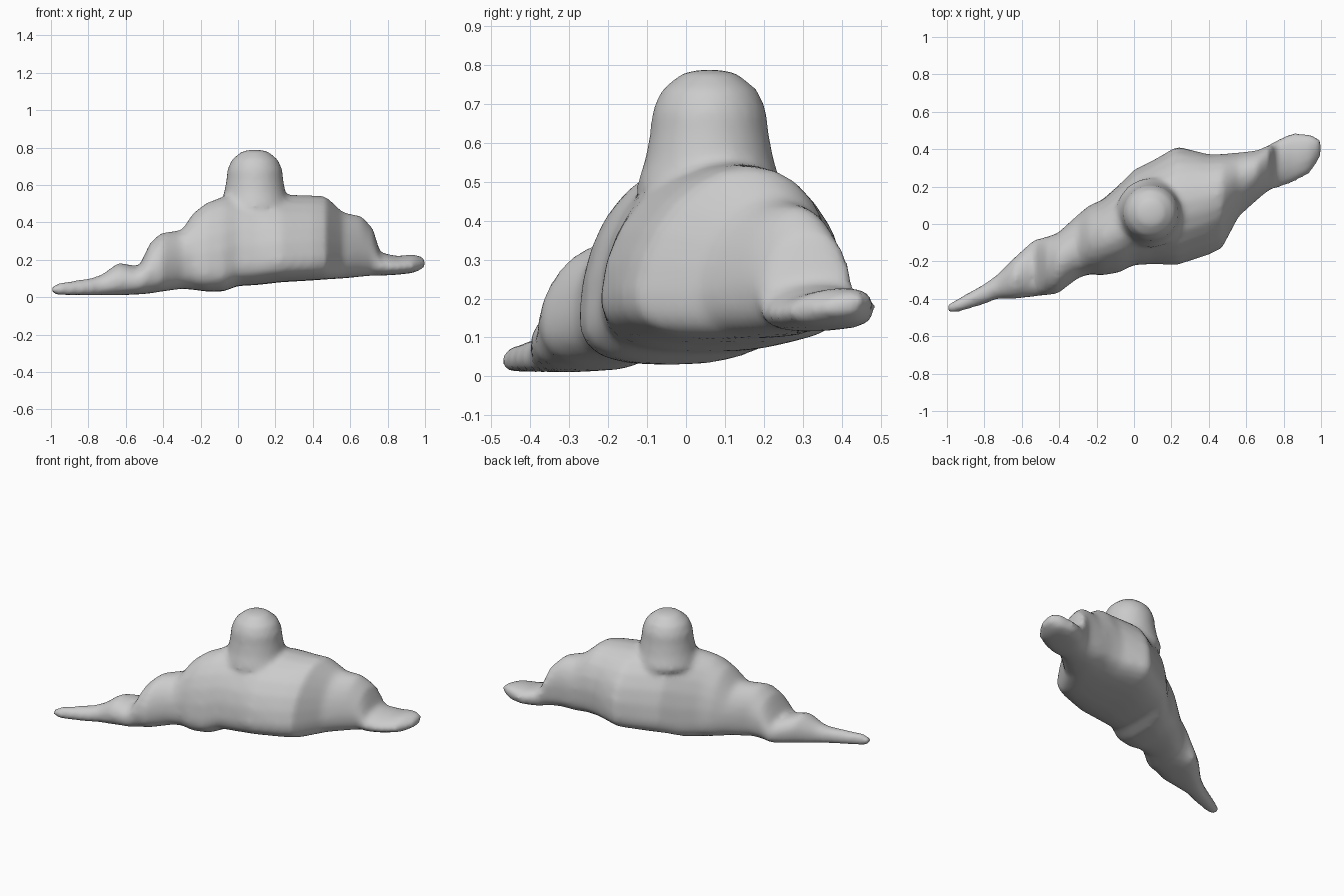
import bpy
import bmesh
from math import sin, cos, pi, copysign

if "Cube" in bpy.data.objects:
    bpy.data.objects.remove(bpy.data.objects["Cube"], do_unlink=True)


def flat_colour(name, rgb):
    mat = bpy.data.materials.new(name)
    mat.use_nodes = True
    colour = (*rgb, 1)
    mat.diffuse_color = colour
    mat.node_tree.nodes["Principled BSDF"].inputs["Base Color"].default_value = colour
    return mat


def loft(bm, rings):
    """Skin a list of closed rings of points and cap both ends."""
    loops = [[bm.verts.new(point) for point in ring] for ring in rings]
    count = len(loops[0])
    for first, second in zip(loops, loops[1:]):
        for i in range(count):
            j = (i + 1) % count
            bm.faces.new((first[i], first[j], second[j], second[i]))
    bm.faces.new(loops[0][::-1])
    bm.faces.new(loops[-1])


def body_ring(x, front, back, bottom, top, steps=24):
    """Cross-section: boxy underside, rounded flanks rising to a ridge."""
    middle = (front + back) / 2
    half = (back - front) / 2
    ridge = middle * 0.6 + (0.47 * x + 0.02) * 0.4
    waist = bottom + min(0.12, (top - bottom) * 0.45)
    ring = []
    for i in range(steps):
        c, s = cos(2 * pi * i / steps), sin(2 * pi * i / steps)
        if s >= 0:
            y = middle + (ridge - middle) * s + half * c
            z = waist + (top - waist) * s
        else:
            y = middle + half * copysign(abs(c) ** 0.75, c)
            z = waist - (waist - bottom) * abs(s) ** 0.75
        ring.append((x, y, z))
    return ring


def head_ring(radius, z, steps=24):
    return [(0.09 + radius * cos(2 * pi * i / steps),
             0.06 + radius * sin(2 * pi * i / steps), z) for i in range(steps)]


# Stations along the cloud: x, front, back, bottom, top
stations = [
    (-1.0, -.47, -.43, .02, .06),
    (-.95, -.475, -.405, .01, .08),
    (-.8, -.43, -.32, .01, .1),
    (-.73, -.4, -.27, .01, .12),
    (-.64, -.4, -.18, .01, .185),
    (-.53, -.39, -.08, .015, .165),
    (-.47, -.38, -.07, .02, .29),
    (-.41, -.375, -.05, .03, .345),
    (-.3, -.29, .05, .045, .36),
    (-.24, -.27, .1, .04, .45),
    (-.17, -.275, .13, .03, .505),
    (-.08, -.26, .21, .03, .54),
    (0, -.22, .29, .06, .55),
    (.1, -.215, .34, .065, .55),
    (.23, -.22, .415, .08, .55),
    (.4, -.165, .37, .09, .545),
    (.47, -.13, .37, .095, .54),
    (.56, .04, .38, .1, .455),
    (.66, .13, .39, .11, .435),
    (.72, .18, .42, .115, .37),
    (.76, .19, .445, .115, .24),
    (.85, .22, .485, .12, .22),
    (.94, .27, .475, .13, .23),
    (1.0, .36, .44, .16, .21),
]

# Head dome: radius, height
dome = [(.05, .3), (.19, .48), (.165, .56), (.152, .63), (.148, .68),
        (.125, .735), (.07, .78), (.03, .788)]

bm = bmesh.new()
loft(bm, [body_ring(*station) for station in stations])
loft(bm, [head_ring(*level) for level in dome])
bmesh.ops.recalc_face_normals(bm, faces=bm.faces)
mesh = bpy.data.meshes.new("cloud")
bm.to_mesh(mesh)
bm.free()
cloud = bpy.data.objects.new("cloud", mesh)
bpy.context.collection.objects.link(cloud)
mesh.materials.append(flat_colour("cloud grey", (0.6, 0.6, 0.6)))

# Fuse the body and the dome into one soft skin
fuse = cloud.modifiers.new("fuse", "REMESH")
fuse.mode = "VOXEL"
fuse.voxel_size = 0.018
fuse.use_smooth_shade = True
soften = cloud.modifiers.new("soften", "SMOOTH")
soften.factor = 0.5
soften.iterations = 6

bpy.context.view_layer.objects.active = cloud
cloud.select_set(True)
bpy.ops.object.shade_smooth()
